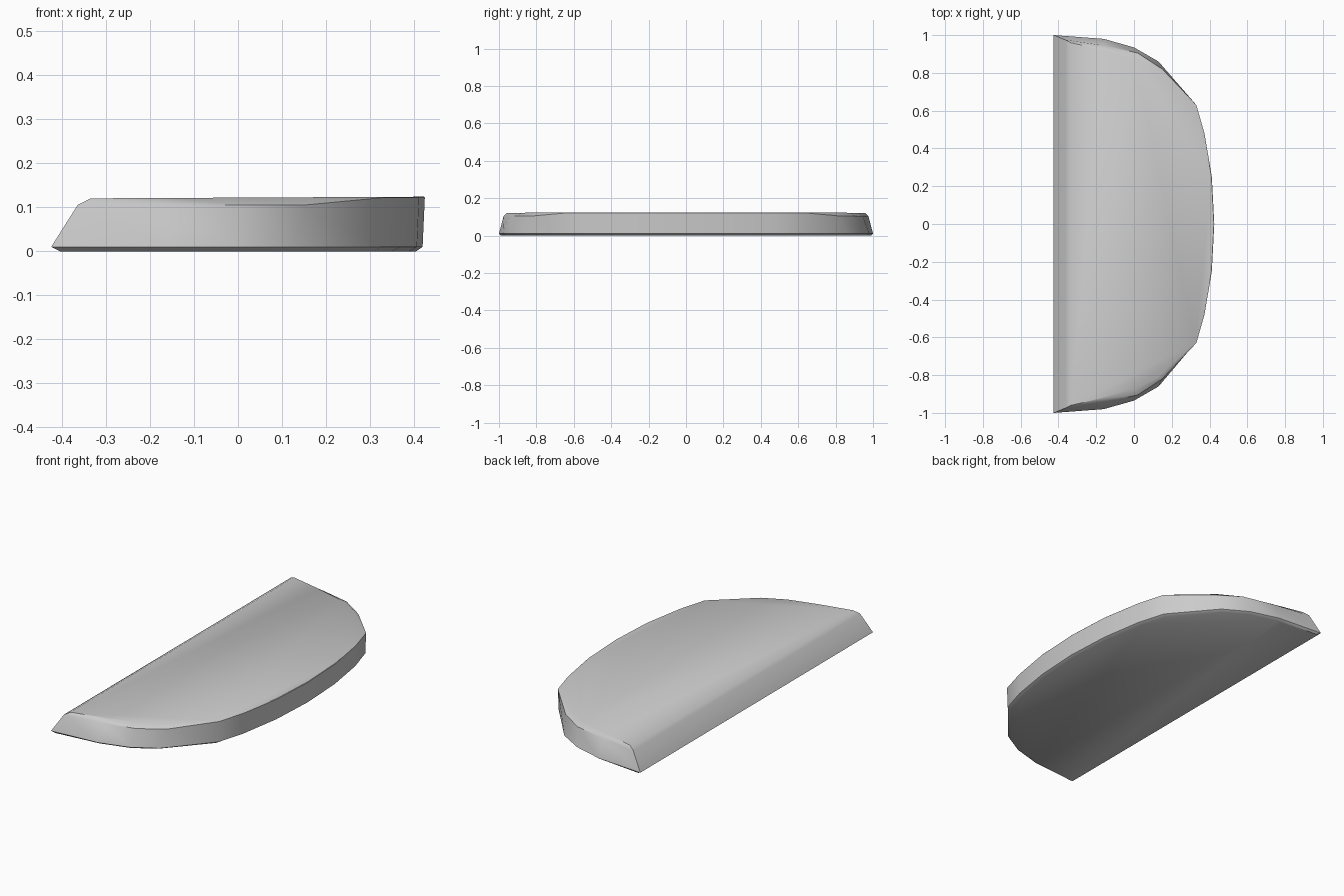
import bpy
import bmesh
import math

cube = bpy.data.objects.get("Cube")
if cube:
    bpy.data.objects.remove(cube, do_unlink=True)

grey = bpy.data.materials.new("plain grey")
grey.use_nodes = True
colour = (0.6, 0.6, 0.6, 1)
grey.diffuse_color = colour
grey.node_tree.nodes["Principled BSDF"].inputs["Base Color"].default_value = colour

# Half outlines, from the straight edge round to the middle of the curved edge
foot = [(-0.405, 0.99), (-0.16, 0.965), (0, 0.92), (0.115, 0.85),
        (0.31, 0.63), (0.35, 0.48), (0.39, 0.25), (0.405, 0)]
lower_rim = [(-0.425, 1), (-0.16, 0.98), (0, 0.935), (0.13, 0.86),
             (0.325, 0.63), (0.37, 0.48), (0.407, 0.25), (0.42, 0)]
upper_rim = [(-0.365, 0.975), (-0.16, 0.945), (0.02, 0.905), (0.15, 0.82),
             (0.33, 0.63), (0.373, 0.48), (0.412, 0.25), (0.425, 0)]
crown = [(-0.335, 0.96), (-0.16, 0.92), (0, 0.875), (0.12, 0.815),
         (0.328, 0.628), (0.37, 0.48), (0.41, 0.25), (0.423, 0)]


def shoulder_height(x):
    """The upper rim rises to the top along the curved edge."""
    return 0.122 if x > 0.3 else 0.105


def crown_height(x):
    return 0.122 + 0.005 * x


levels = [(foot, lambda x: 0), (lower_rim, lambda x: 0.01),
          (upper_rim, shoulder_height), (crown, crown_height)]

# Stack the mirrored outlines into a slab
bm = bmesh.new()
rings = []
for half, height in levels:
    outline = half + [(x, -y) for x, y in reversed(half[:-1])]
    rings.append([bm.verts.new((x, y, height(x))) for x, y in outline])

for low, high in zip(rings, rings[1:]):
    for i in range(len(low)):
        j = (i + 1) % len(low)
        bm.faces.new((low[i], low[j], high[j], high[i]))
bm.faces.new(rings[0])
bm.faces.new(rings[-1])
bmesh.ops.recalc_face_normals(bm, faces=bm.faces)

mesh = bpy.data.meshes.new("half_round_slab")
bm.to_mesh(mesh)
bm.free()
mesh.materials.append(grey)
slab = bpy.data.objects.new("half_round_slab", mesh)
bpy.context.collection.objects.link(slab)

# Smooth the curved rim but keep the hard edges
bpy.ops.object.select_all(action="DESELECT")
slab.select_set(True)
bpy.context.view_layer.objects.active = slab
bpy.ops.object.shade_smooth_by_angle(angle=math.radians(35))
